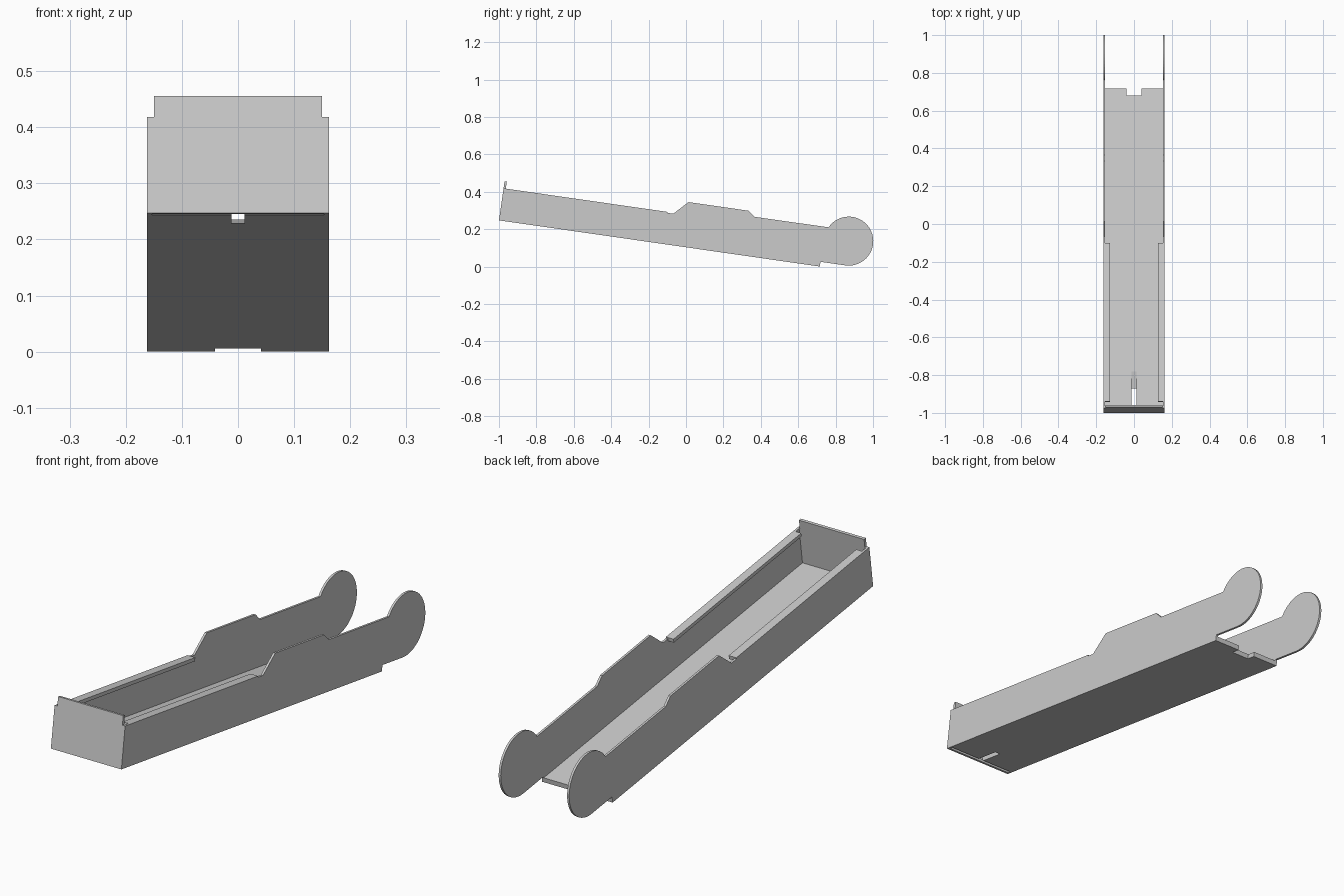
import bpy, bmesh, math

if "Cube" in bpy.data.objects:
    bpy.data.objects.remove(bpy.data.objects["Cube"])

TILT = math.radians(8.19)
C, S = math.cos(TILT), math.sin(TILT)
LENGTH, HALF_W, WALL, FLOOR_T = 1.733, 0.1625, 0.0095, 0.02


def place(x, u, v):
    """Tray coordinates (u along the tray, v above its base) to world."""
    return (x, -1 + u * C + v * S, 0.247 - u * S + v * C)


def prism(name, profile, offset, depth, to_point):
    """Extrude a 2D profile; to_point maps (a, b, d) to tray coordinates."""
    bm = bmesh.new()
    rings = [[bm.verts.new(place(*to_point(a, b, d))) for a, b in profile]
             for d in (offset, offset + depth)]
    bm.faces.new(rings[0])
    bm.faces.new(rings[1][::-1])
    n = len(profile)
    for i in range(n):
        j = (i + 1) % n
        bm.faces.new((rings[0][i], rings[0][j], rings[1][j], rings[1][i]))
    bmesh.ops.recalc_face_normals(bm, faces=bm.faces)
    mesh = bpy.data.meshes.new(name)
    bm.to_mesh(mesh)
    bm.free()
    obj = bpy.data.objects.new(name, mesh)
    bpy.context.collection.objects.link(obj)
    return obj


def side_prism(name, profile, x0, x1):
    return prism(name, profile, x0, x1 - x0, lambda u, v, x: (x, u, v))


def rect(u0, u1, v0, v1):
    return [(u0, v0), (u1, v0), (u1, v1), (u0, v1)]


# Side wall outline: stepped base, round rear end, raised middle hump
arc = []
for i in range(33):
    t = math.radians(-90 + 244 * i / 32)
    arc.append((1.867 + 0.131 * math.cos(t), 0.1565 + 0.131 * math.sin(t)))
wall = [(0.012, 0), (LENGTH, 0), (LENGTH, 0.0255)] + arc + [
    (1.349, 0.2135), (1.313, 0.241), (0.989, 0.241), (0.918, 0.168),
    (0.885, 0.168), (0.885, 0.173), (0.012, 0.173)]

for side, sx in (("left", -1), ("right", 1)):
    inner = HALF_W - WALL
    side_prism(side + "_wall", wall, sx * inner, sx * HALF_W)
    # Inward lip along the top of the front half
    side_prism(side + "_lip", rect(0.036, 0.885, 0.158, 0.173),
               sx * 0.127, sx * inner)

# Front plate with a narrower raised tab
plate = [(-HALF_W, 0), (HALF_W, 0), (HALF_W, 0.173), (0.15, 0.173),
         (0.15, 0.211), (-0.15, 0.211), (-0.15, 0.173), (-HALF_W, 0.173)]
prism("front_plate", plate, 0, 0.012, lambda x, v, u: (x, u, v))

# Floor with a small chamfer under its front edge
floor = side_prism("floor", [(0.012, 0.01), (0.026, 0), (LENGTH, 0),
                             (LENGTH, FLOOR_T), (0.012, FLOOR_T)],
                   -HALF_W + WALL, HALF_W - WALL)

# Cutters: front slot with a ramped end, and the rear notch
slot = [(0.018, -0.01), (0.088, -0.01), (0.131, 0), (0.2175, FLOOR_T),
        (0.261, 0.03), (0.018, 0.03)]
cutters = [side_prism("slot_cutter", slot, -0.012, 0.012),
           side_prism("notch_cutter", rect(LENGTH - 0.038, LENGTH + 0.05, -0.02, 0.05),
                      -0.041, 0.041)]
for cutter in cutters:
    cutter.hide_render = True
    cutter.hide_set(True)
    mod = floor.modifiers.new(cutter.name, 'BOOLEAN')
    mod.operation = 'DIFFERENCE'
    mod.solver = 'EXACT'
    mod.object = cutter
